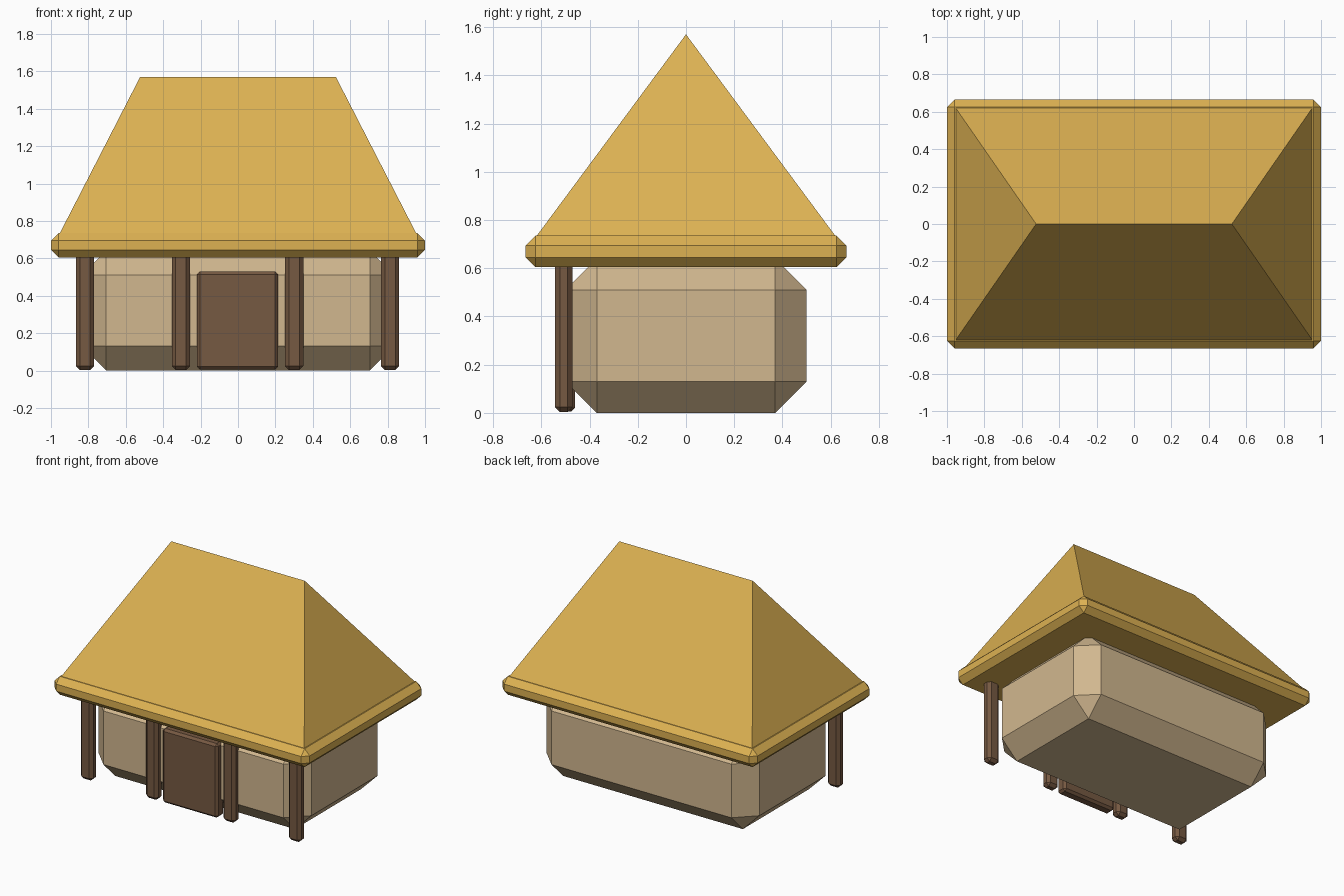
import bpy
import bmesh

default = bpy.data.objects.get("Cube")
if default:
    bpy.data.objects.remove(default, do_unlink=True)


def make_material(name, rgb):
    mat = bpy.data.materials.new(name)
    mat.use_nodes = True
    color = (*rgb, 1.0)
    mat.diffuse_color = color
    bsdf = mat.node_tree.nodes["Principled BSDF"]
    bsdf.inputs["Base Color"].default_value = color
    bsdf.inputs["Roughness"].default_value = 0.9
    return mat


thatch = make_material("golden thatch", (0.72, 0.44, 0.085))
plaster = make_material("tan plaster", (0.64, 0.475, 0.275))
wood = make_material("brown wood", (0.182, 0.1, 0.054))


def block(name, low, high, mat, bevel=0.0, top_scale=None):
    """Box between two corners, with chamfered edges or a tapered top."""
    bm = bmesh.new()
    bmesh.ops.create_cube(bm, size=1)
    for v in bm.verts:
        if top_scale and v.co.z > 0:
            v.co.x *= top_scale[0]
            v.co.y *= top_scale[1]
        for i in range(3):
            v.co[i] = (low[i] + high[i]) / 2 + v.co[i] * (high[i] - low[i])
    if bevel:
        bmesh.ops.bevel(bm, geom=bm.edges[:], offset=bevel, segments=1,
                        profile=0.5, affect='EDGES')
    bmesh.ops.remove_doubles(bm, verts=bm.verts[:], dist=0.0001)
    bmesh.ops.recalc_face_normals(bm, faces=bm.faces[:])
    mesh = bpy.data.meshes.new(name)
    bm.to_mesh(mesh)
    bm.free()
    mesh.materials.append(mat)
    obj = bpy.data.objects.new(name, mesh)
    bpy.context.collection.objects.link(obj)
    return obj


# Chamfered hut body
block("walls", (-0.835, -0.5, 0), (0.835, 0.5, 0.64), plaster, bevel=0.13)

# Roof: thick eaves slab and hipped top ending in a ridge line
block("eaves", (-1, -0.665, 0.605), (1, 0.665, 0.735), thatch, bevel=0.04)
block("hip_roof", (-0.96, -0.63, 0.72), (0.96, 0.63, 1.57), thatch,
      top_scale=(0.545, 0))

# Porch posts along the front
for i, x in enumerate((-0.818, -0.305, 0.3, 0.813)):
    block(f"porch_post_{i + 1}", (x - 0.049, -0.543, 0.003),
          (x + 0.049, -0.47, 0.65), wood, bevel=0.021)

# Front door
block("door", (-0.22, -0.54, 0.005), (0.215, -0.46, 0.53), wood, bevel=0.016)
